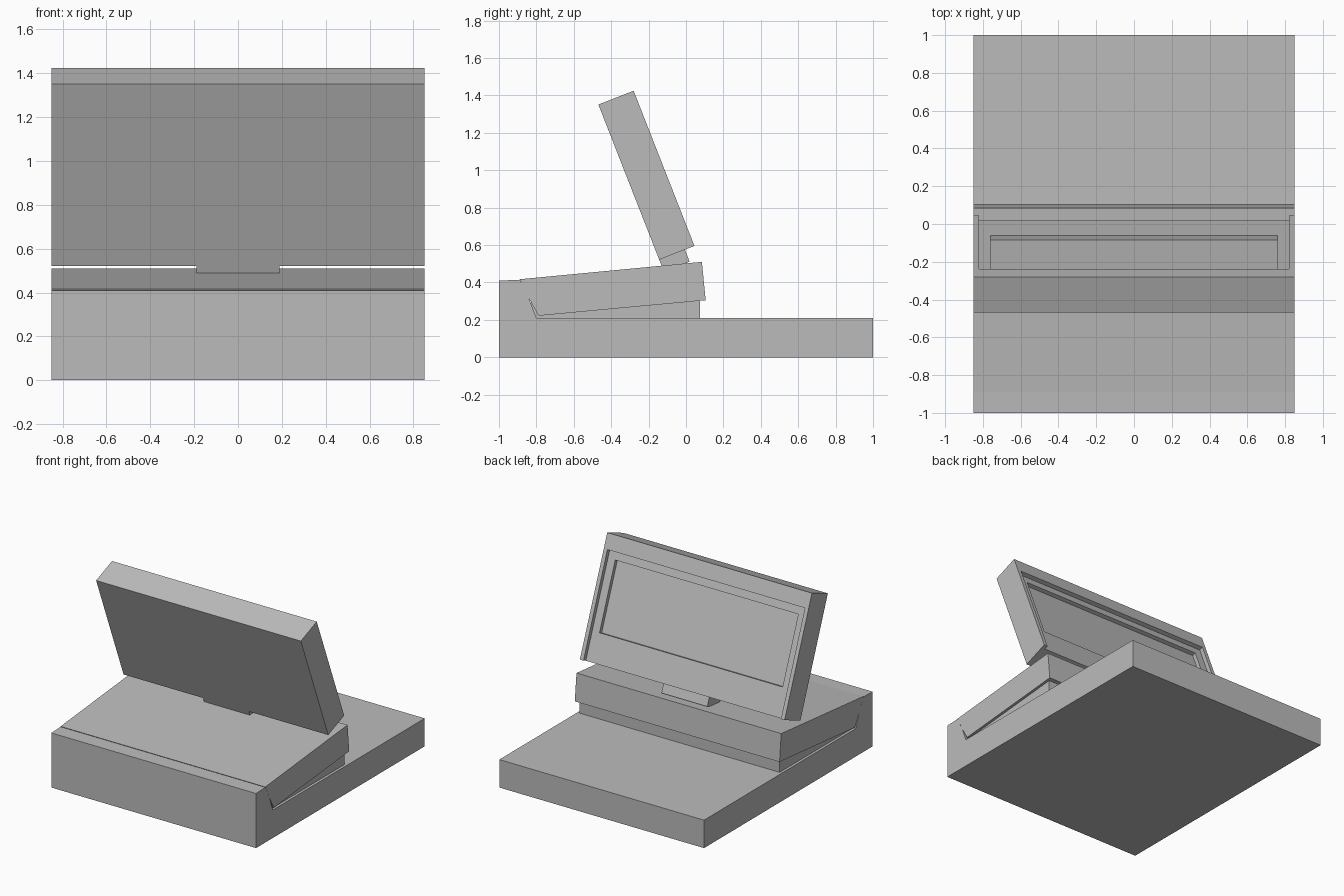
import bpy, bmesh
from mathutils import Vector

if "Cube" in bpy.data.objects:
    bpy.data.objects.remove(bpy.data.objects["Cube"])

grey = bpy.data.materials.new("plain grey")
grey.diffuse_color = (0.5, 0.5, 0.5, 1)
grey.use_nodes = True
grey.node_tree.nodes["Principled BSDF"].inputs["Base Color"].default_value = grey.diffuse_color


def prism(name, profile, half_width):
    """Extrude a side profile (y, z) across x, centred on x = 0."""
    bm = bmesh.new()
    face = bm.faces.new([bm.verts.new((-half_width, y, z)) for y, z in profile])
    ext = bmesh.ops.extrude_face_region(bm, geom=[face])
    moved = [g for g in ext["geom"] if isinstance(g, bmesh.types.BMVert)]
    bmesh.ops.translate(bm, verts=moved, vec=(2 * half_width, 0, 0))
    bmesh.ops.recalc_face_normals(bm, faces=bm.faces)
    mesh = bpy.data.meshes.new(name)
    bm.to_mesh(mesh)
    bm.free()
    mesh.materials.append(grey)
    obj = bpy.data.objects.new(name, mesh)
    bpy.context.collection.objects.link(obj)
    return obj


def cut(target, cutter):
    """Subtract the cutter, then remove it."""
    mod = target.modifiers.new("cut", 'BOOLEAN')
    mod.operation = 'DIFFERENCE'
    mod.solver = 'EXACT'
    mod.object = cutter
    bpy.context.view_layer.objects.active = target
    bpy.ops.object.modifier_apply(modifier=mod.name)
    bpy.data.objects.remove(cutter)


# Frame of the leaning screen: down along its back face, and inward through it
TOP_BACK = Vector((-0.28, 1.425))
DOWN = Vector((0.365, -0.931))
INWARD = Vector((-0.931, -0.365))


def screen_rect(u0, u1, d0, d1):
    return [TOP_BACK + DOWN * u + INWARD * d
            for u, d in ((u0, d0), (u1, d0), (u1, d1), (u0, d1))]


# Base slab with raised front
prism("base", [(-1, 0), (1, 0), (1, 0.21), (-0.80, 0.21), (-0.84, 0.315),
               (-0.89, 0.414), (-1, 0.41)], 0.85)

# Tilted deck resting on the raised front
prism("deck", [(-0.84, 0.315), (-0.788, 0.222), (0.105, 0.305),
               (0.085, 0.51), (-0.89, 0.417)], 0.85)

# Slightly narrower support under the deck
prism("deck_support", [(-0.83, 0.2), (0.075, 0.2), (0.075, 0.304),
                       (-0.78, 0.226), (-0.83, 0.305)], 0.83)

# Screen housing with an open-bottomed recess and a display recess inside it
screen = prism("screen", screen_rect(0, 0.891, 0, 0.2025), 0.85)
cut(screen, prism("panel_cutter", screen_rect(0.112, 1.0, -0.1, 0.03), 0.82))
cut(screen, prism("display_cutter", screen_rect(0.17, 0.68, -0.1, 0.058), 0.76))

# Hinge block joining screen and deck
prism("hinge", screen_rect(0.891, 0.96, 0.055, 0.2025), 0.19)
